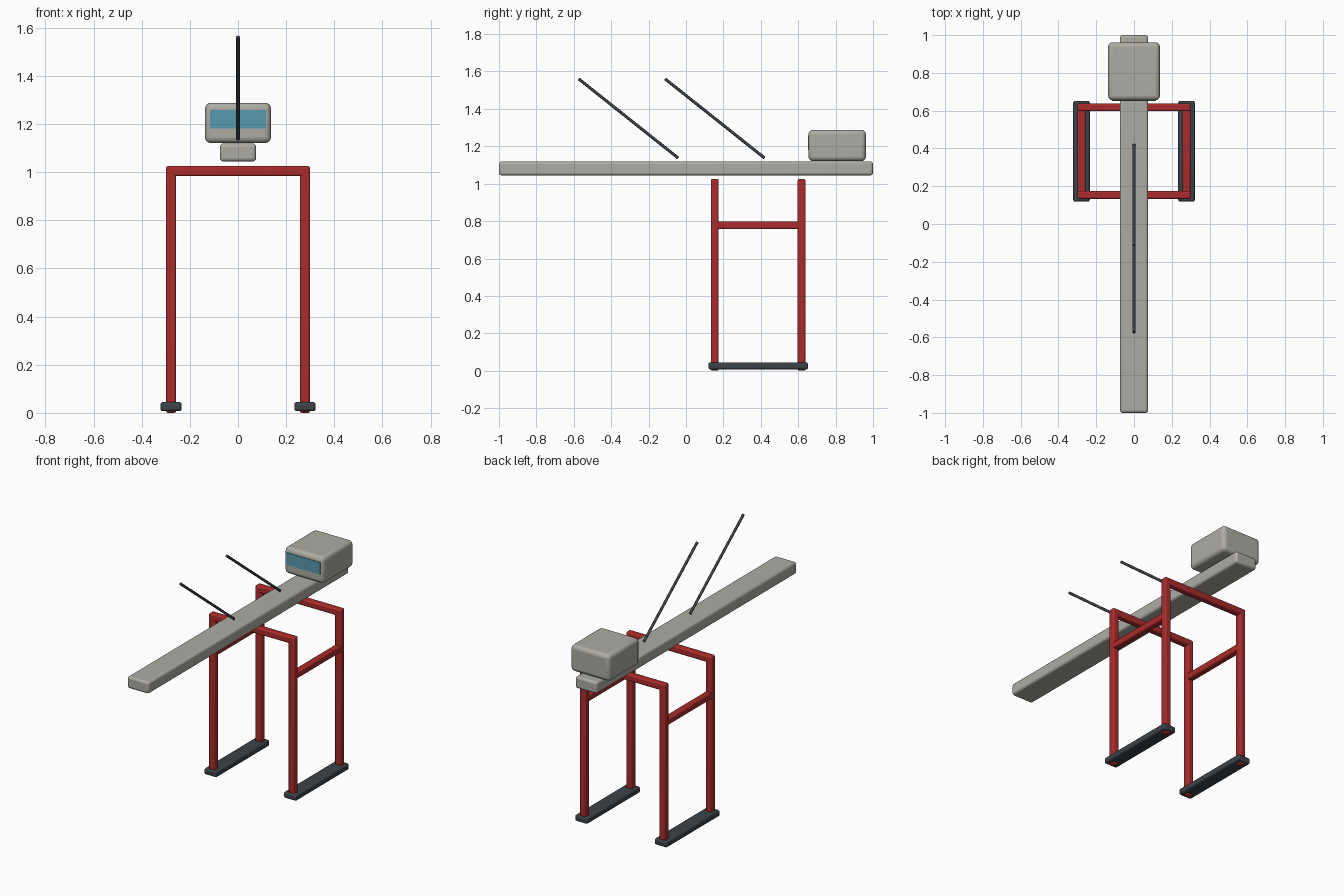
import bpy
from math import radians
from mathutils import Vector

if "Cube" in bpy.data.objects:
    bpy.data.objects.remove(bpy.data.objects["Cube"])


def material(name, rgb):
    m = bpy.data.materials.new(name)
    m.diffuse_color = (*rgb, 1)
    m.use_nodes = True
    m.node_tree.nodes["Principled BSDF"].inputs["Base Color"].default_value = m.diffuse_color
    return m


RED = material("red paint", (0.40, 0.025, 0.025))
DARK = material("dark rubber", (0.045, 0.055, 0.065))
GREY = material("warm grey", (0.42, 0.41, 0.37))
GLASS = material("blue glass", (0.10, 0.32, 0.42))


def box(name, lo, hi, mat, bevel=0.0, segments=3):
    """Bevelled box spanning the corners lo and hi."""
    lo, hi = Vector(lo), Vector(hi)
    bpy.ops.mesh.primitive_cube_add(size=1, location=(lo + hi) / 2)
    ob = bpy.context.object
    ob.name = name
    ob.scale = hi - lo
    bpy.ops.object.transform_apply(location=False, rotation=False, scale=True)
    ob.data.materials.append(mat)
    if bevel:
        b = ob.modifiers.new("bevel", 'BEVEL')
        b.width, b.segments = bevel, segments
        bpy.ops.object.shade_smooth_by_angle(angle=radians(40))
    return ob


T = 0.021            # half thickness of frame tubes
LEG_X = 0.278
LEG_Y = (0.154, 0.618)

# Two portal frames: legs and top crossbar
for label, y in zip(("front", "rear"), LEG_Y):
    for side, s in (("left", -1), ("right", 1)):
        x = s * LEG_X
        box(f"{label}_{side}_leg", (x - T, y - T, 0), (x + T, y + T, 1.025), RED, 0.009)
    box(f"{label}_crossbar", (-LEG_X, y - T, 0.983), (LEG_X, y + T, 1.025), RED, 0.009)

# Side rails and feet linking the frames
for side, s in (("left", -1), ("right", 1)):
    x = s * LEG_X
    box(f"{side}_side_rail", (x - T, LEG_Y[0], 0.757), (x + T, LEG_Y[1], 0.799), RED, 0.009)
    box(f"{side}_foot", (x - 0.044, 0.119, 0.007), (x + 0.044, 0.652, 0.045), DARK, 0.010)

# Long beam, head housing and its window
box("beam", (-0.075, -1, 1.044), (0.075, 1, 1.119), GREY, 0.014)
box("head_housing", (-0.137, 0.655, 1.121), (0.137, 0.962, 1.288), GREY, 0.024, 4)
box("head_window", (-0.117, 0.652, 1.181), (0.117, 0.662, 1.257), GLASS)

# Two slanted rods above the beam
for label, y in (("rear", 0.154), ("front", -0.308)):
    bpy.ops.mesh.primitive_cylinder_add(
        vertices=12, radius=0.008, depth=0.68,
        location=(0, y, 1.349), rotation=(radians(51.5), 0, 0))
    rod = bpy.context.object
    rod.name = f"{label}_rod"
    rod.data.materials.append(DARK)
    bpy.ops.object.shade_smooth_by_angle(angle=radians(40))
